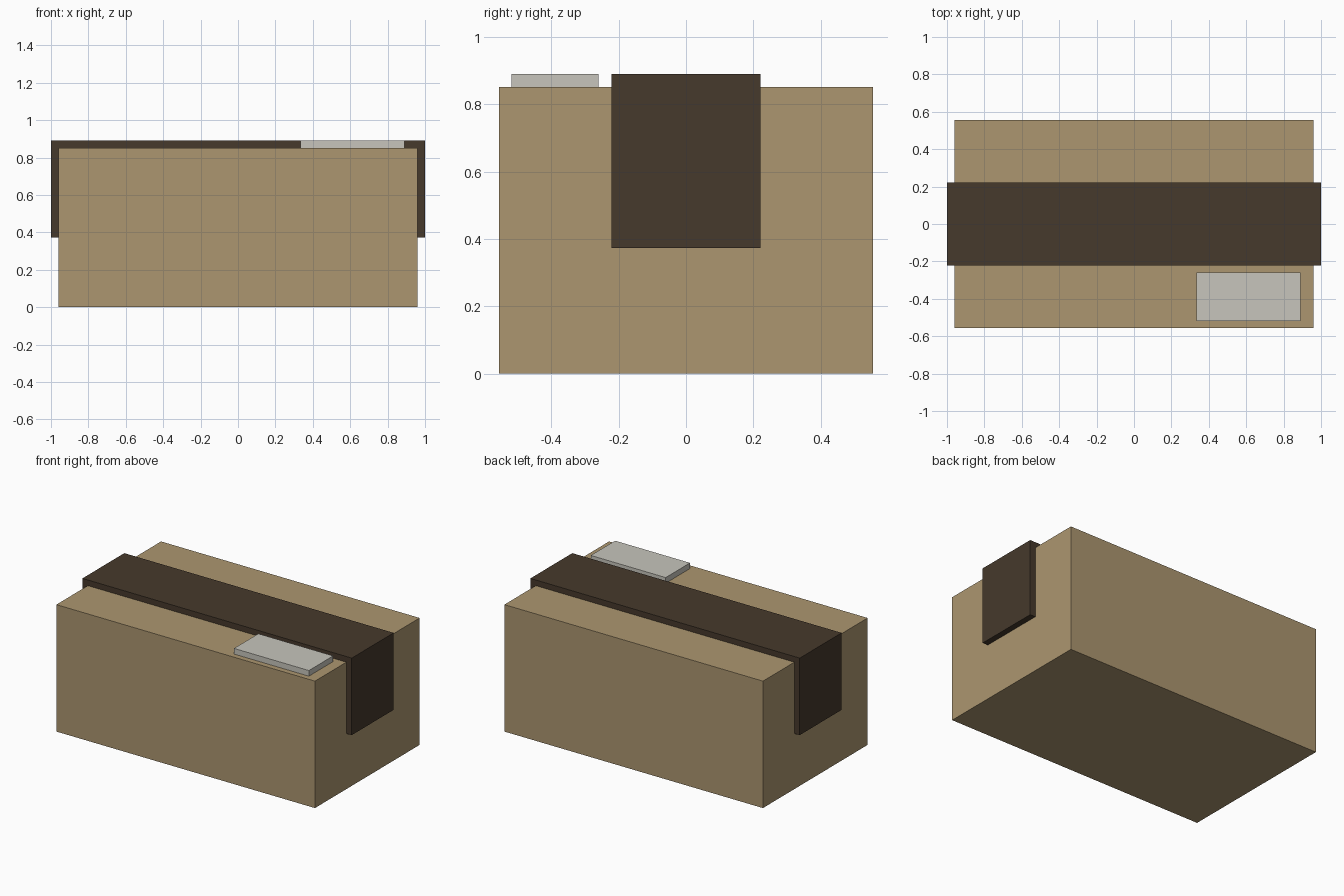
import bpy
import bmesh

if "Cube" in bpy.data.objects:
    bpy.data.objects.remove(bpy.data.objects["Cube"])


def material(name, rgb):
    mat = bpy.data.materials.new(name)
    mat.diffuse_color = (*rgb, 1.0)
    mat.use_nodes = True
    mat.node_tree.nodes["Principled BSDF"].inputs["Base Color"].default_value = mat.diffuse_color
    return mat


def extrude_profile(name, points, y0, y1, mat):
    """Extrude an outline in the XZ plane from y0 to y1."""
    bm = bmesh.new()
    face = bm.faces.new([bm.verts.new((x, y0, z)) for x, z in points])
    result = bmesh.ops.extrude_face_region(bm, geom=[face], use_keep_orig=True)
    verts = [g for g in result["geom"] if isinstance(g, bmesh.types.BMVert)]
    bmesh.ops.translate(bm, verts=verts, vec=(0, y1 - y0, 0))
    bmesh.ops.recalc_face_normals(bm, faces=bm.faces[:])
    mesh = bpy.data.meshes.new(name)
    bm.to_mesh(mesh)
    bm.free()
    mesh.materials.append(mat)
    obj = bpy.data.objects.new(name, mesh)
    bpy.context.collection.objects.link(obj)
    return obj


def rectangle(x0, x1, z0, z1):
    return [(x0, z0), (x1, z0), (x1, z1), (x0, z1)]


cardboard = material("cardboard", (0.413, 0.305, 0.162))
dark_brown = material("dark_brown", (0.061, 0.041, 0.025))
paper = material("off_white_paper", (0.571, 0.558, 0.503))

HALF_X, HALF_Y, TOP = 0.96, 0.555, 0.852   # carton size
OUT_X, OUT_Z, DROP = 1.0, 0.89, 0.373      # tape outer size and lower end

# Carton body
extrude_profile("carton", rectangle(-HALF_X, HALF_X, 0, TOP), -HALF_Y, HALF_Y, cardboard)

# Tape strip folded over the top and both ends
half = [(HALF_X, TOP), (HALF_X, DROP), (OUT_X, DROP), (OUT_X, OUT_Z)]
tape = half + [(-x, z) for x, z in reversed(half)]
extrude_profile("tape_strip", tape, -0.222, 0.222, dark_brown)

# Shipping label on the top
extrude_profile("label", rectangle(0.333, 0.889, TOP, OUT_Z), -0.518, -0.26, paper)
